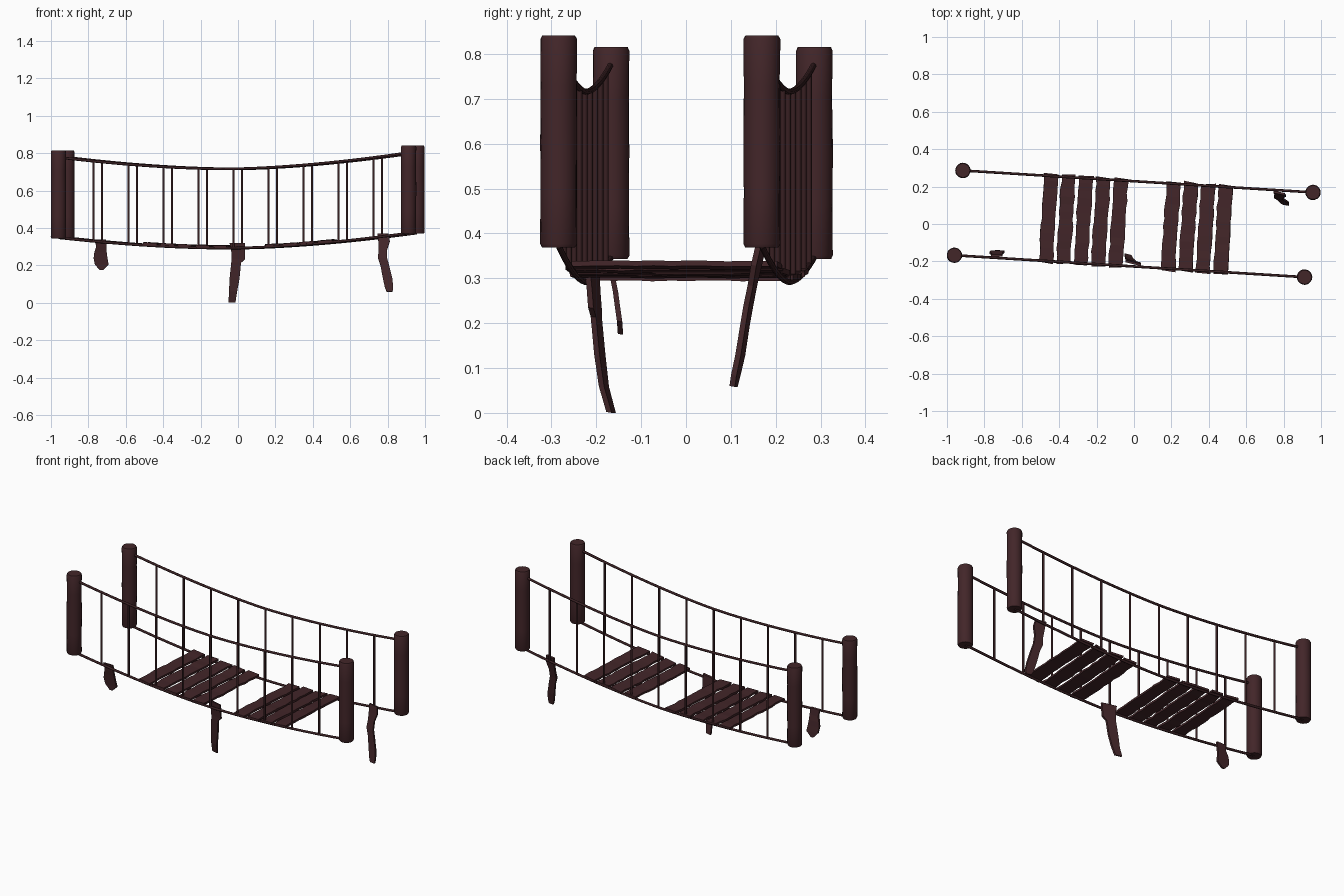
import bpy, bmesh, math, random
from mathutils import Vector

if "Cube" in bpy.data.objects:
    bpy.data.objects.remove(bpy.data.objects["Cube"])

random.seed(4)
wood = bpy.data.materials.new("dark_wood")
wood.diffuse_color = (0.055, 0.019, 0.022, 1)
wood.use_nodes = True
wood.node_tree.nodes["Principled BSDF"].inputs["Base Color"].default_value = wood.diffuse_color
rope_mat = bpy.data.materials.new("dark_rope")
rope_mat.diffuse_color = (0.04, 0.014, 0.016, 1)
rope_mat.use_nodes = True
rope_mat.node_tree.nodes["Principled BSDF"].inputs["Base Color"].default_value = rope_mat.diffuse_color


def add_mesh(name, bm, mat, smooth=None):
    bmesh.ops.recalc_face_normals(bm, faces=bm.faces)
    me = bpy.data.meshes.new(name)
    bm.to_mesh(me)
    bm.free()
    me.materials.append(mat)
    ob = bpy.data.objects.new(name, me)
    bpy.context.collection.objects.link(ob)
    if smooth:
        bpy.ops.object.select_all(action='DESELECT')
        ob.select_set(True)
        bpy.context.view_layer.objects.active = ob
        bpy.ops.object.shade_smooth_by_angle(angle=math.radians(smooth))
    return ob


def loft(name, rings, mat, smooth=None):
    """Skin a closed solid through a list of equal-sized point rings."""
    bm = bmesh.new()
    vs = [[bm.verts.new(p) for p in r] for r in rings]
    n = len(vs[0])
    for a, b in zip(vs, vs[1:]):
        for i in range(n):
            j = (i + 1) % n
            bm.faces.new((a[i], a[j], b[j], b[i]))
    bm.faces.new(vs[0])
    bm.faces.new(vs[-1])
    return add_mesh(name, bm, mat, smooth)


def tube(name, pts, radius, sides=8):
    """Round rope along a path."""
    rings = []
    for i, p in enumerate(pts):
        d = (pts[min(i + 1, len(pts) - 1)] - pts[max(i - 1, 0)]).normalized()
        ref = Vector((0, 1, 0)) if abs(d.z) > 0.7 else Vector((0, 0, 1))
        u = d.cross(ref).normalized()
        v = d.cross(u)
        rings.append([p + radius * (math.cos(a) * u + math.sin(a) * v)
                      for a in (2 * math.pi * k / sides for k in range(sides))])
    return loft(name, rings, rope_mat, 50)


def rope_point(side, t, upper):
    """Point on a sagging rope, t = 0 at the left post and 1 at the right."""
    a, b = sides[side]
    mid, sag = (0.79, 0.074) if upper else (0.36, 0.068)
    z = mid + 0.025 * (t - 0.5) - sag * (1 - abs(2 * t - 1) ** 1.7)
    return Vector((a[0] + (b[0] - a[0]) * t, a[1] + (b[1] - a[1]) * t, z))


# Post positions, left then right, for each side of the bridge
sides = {"front": ((-0.96, -0.167), (0.912, -0.284)),
         "back": ((-0.915, 0.286), (0.957, 0.169))}

# Posts, slightly worn with chamfered ends
for side, ends in sides.items():
    for lr, (x, y), z0 in zip(("left", "right"), ends, (0.343, 0.369)):
        rings = []
        for h, r in ((0, 0.037), (0.008, 0.041), (0.12, 0.040), (0.24, 0.041),
                     (0.36, 0.040), (0.464, 0.041), (0.472, 0.037)):
            rings.append([(x + r * math.cos(k * math.pi / 10) + random.uniform(-.0006, .0006),
                           y + r * math.sin(k * math.pi / 10) + random.uniform(-.0006, .0006),
                           z0 + h) for k in range(20)])
        loft(f"{side}_{lr}_post", rings, wood, 35)

# Hand ropes, foot ropes and the upright ropes joining them
for side in sides:
    for upper, name in ((True, "hand_rope"), (False, "foot_rope")):
        tube(f"{side}_{name}", [rope_point(side, i / 30, upper) for i in range(31)], 0.007)
    for i in range(1, 10):
        tube(f"{side}_upright_rope_{i}",
             [rope_point(side, i / 10, False), rope_point(side, i / 10, True)], 0.006)

# Deck planks, rough edged, laid square across the foot ropes
along = Vector((1.872, -0.117, 0)).normalized()
across = Vector((-along.y, along.x, 0))
for n, s in enumerate((-0.456, -0.363, -0.270, -0.177, -0.083, 0.199, 0.292, 0.385, 0.478)):
    t = 0.5 + s / 1.876
    c = (rope_point("front", t, False) + rope_point("back", t, False)) / 2
    c.z += 0.009
    nxt = rope_point("front", t + .02, False) - rope_point("front", t - .02, False)
    u = nxt.normalized()
    w = across.cross(u) * -1
    shift = random.uniform(-0.004, 0.004)
    rings = []
    for i in range(13):
        v = -0.239 + 0.478 * i / 12 + shift
        l = -0.038 + random.uniform(-.004, .004)
        r = 0.038 + random.uniform(-.004, .004)
        zc = random.uniform(-.0015, .0015)
        skew = random.uniform(-.006, .006) if i in (0, 12) else 0
        rings.append([c + across * (v + sk) + u * a + w * (b + zc)
                      for a, b, sk in ((l, -.006, skew), (0, -.006, 0), (r, -.006, -skew),
                                       (r, .006, -skew), (0, .006, 0), (l, .006, skew))])
    loft(f"deck_plank_{n + 1}", rings, wood)

# Broken planks hanging from the foot ropes: rows of z, left x, right x, y
broken = {
    "broken_plank_left": (0.0, (
        (.338, -.765, -.705, -.168), (.30, -.758, -.703, -.163), (.27, -.768, -.702, -.157),
        (.24, -.772, -.698, -.153), (.205, -.765, -.692, -.148), (.176, -.738, -.722, -.146))),
    "broken_plank_middle": (-0.25, (
        (.32, -.045, .038, -.209), (.275, -.036, .038, -.206), (.235, -.036, .038, -.203),
        (.215, -.036, .016, -.200), (.13, -.045, .008, -.192), (.06, -.048, -.005, -.183),
        (.002, -.051, -.014, -.167))),
    "broken_plank_right": (-0.2, (
        (.37, .746, .805, .166), (.33, .750, .812, .157), (.285, .752, .797, .148),
        (.24, .748, .797, .139), (.20, .762, .808, .132), (.13, .775, .825, .121),
        (.085, .785, .830, .111), (.06, .795, .826, .106))),
}
for name, (skew, rows) in broken.items():
    rings = []
    for z, l, r, y in rows:
        d = skew * (r - l) / 2
        rings.append([(l, y - d - .006, z), (r, y + d - .006, z),
                      (r, y + d + .006, z - .002), (l, y - d + .006, z - .002)])
    loft(name, rings, wood)
